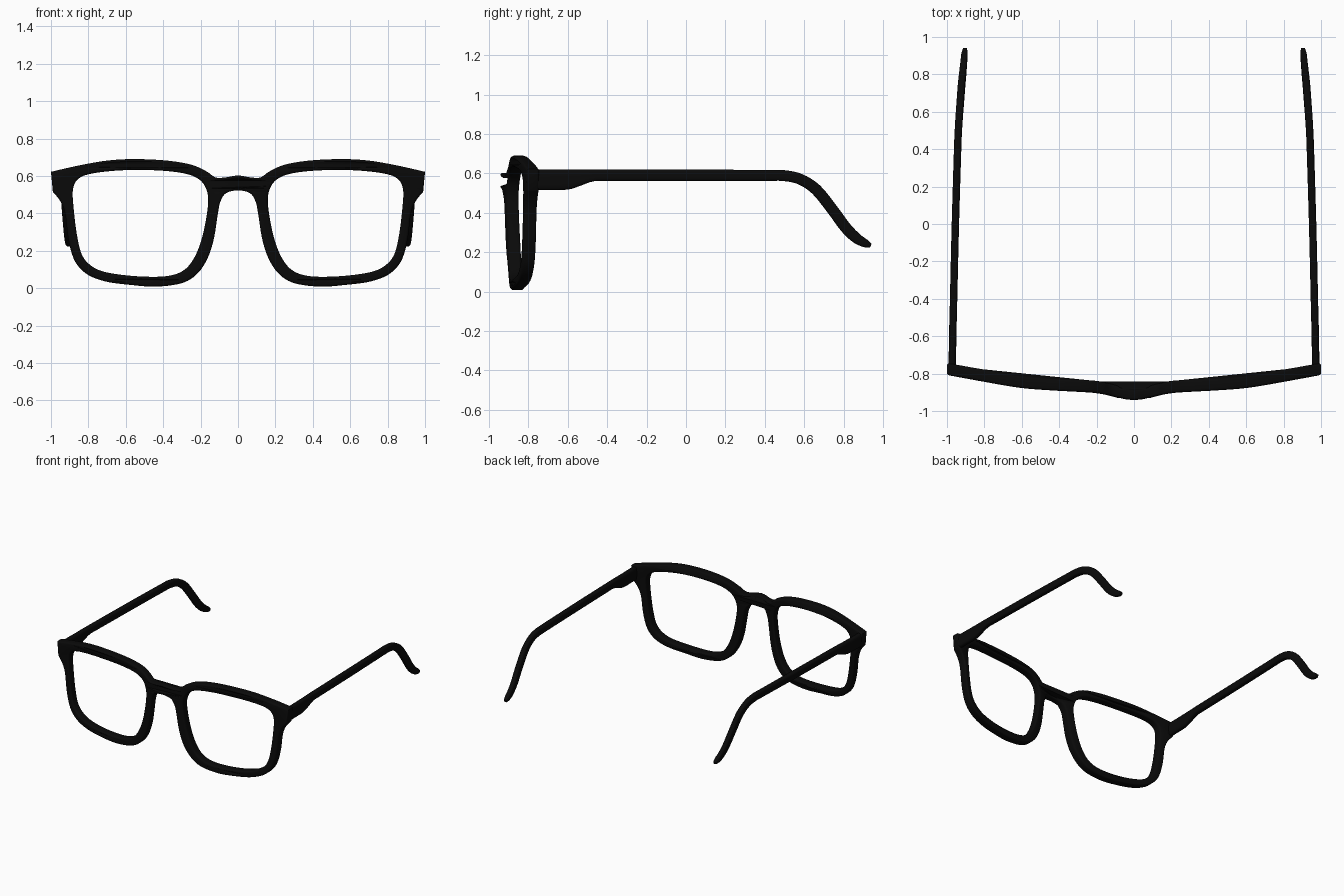
import bpy, bmesh, math
from mathutils import Vector

if "Cube" in bpy.data.objects:
    bpy.data.objects.remove(bpy.data.objects["Cube"])

black = bpy.data.materials.new("black_acetate")
black.diffuse_color = (0.003, 0.003, 0.003, 1)
black.use_nodes = True
black.node_tree.nodes["Principled BSDF"].inputs["Base Color"].default_value = black.diffuse_color


def smooth_path(pts, cyclic=False, steps=6):
    """Catmull-Rom resampling of a list of points of any size."""
    p = [Vector(q) for q in pts]
    n = len(p)
    out = []
    for i in range(n if cyclic else n - 1):
        if cyclic:
            a, b, c, d = (p[(i + k) % n] for k in (-1, 0, 1, 2))
        else:
            a, b, c, d = (p[min(max(i + k, 0), n - 1)] for k in (-1, 0, 1, 2))
        for s in range(steps):
            t = s / steps
            out.append(0.5 * (2 * b + (c - a) * t + (2 * a - 5 * b + 4 * c - d) * t * t
                              + (3 * b - a - 3 * c + d) * t ** 3))
    if not cyclic:
        out.append(p[-1])
    return out


def finish(ob, angle):
    ob.data.materials.clear()
    ob.data.materials.append(black)
    bpy.ops.object.select_all(action='DESELECT')
    ob.select_set(True)
    bpy.context.view_layer.objects.active = ob
    bpy.ops.object.shade_smooth_by_angle(angle=math.radians(angle))


def mirrored(pts):
    return [(-x, z) for x, z in reversed(pts)]


# --- Frame front: outline with two lens openings, in x and z
upper = [(0.07, 0.592), (0.12, 0.592), (0.17, 0.625), (0.25, 0.66), (0.38, 0.682),
         (0.55, 0.69), (0.7, 0.682), (0.86, 0.654), (1.0, 0.622)]
lower = [(0.99, 0.515), (0.95, 0.465), (0.925, 0.40), (0.91, 0.28), (0.89, 0.19),
         (0.86, 0.125), (0.80, 0.07), (0.705, 0.035), (0.58, 0.018), (0.44, 0.008),
         (0.30, 0.027), (0.22, 0.075), (0.165, 0.155), (0.13, 0.26), (0.108, 0.395),
         (0.095, 0.46), (0.065, 0.507)]
opening = [(0.16, 0.45), (0.17, 0.53), (0.21, 0.583), (0.29, 0.614), (0.44, 0.63),
           (0.625, 0.63), (0.785, 0.612), (0.855, 0.583), (0.882, 0.53), (0.88, 0.44),
           (0.862, 0.29), (0.835, 0.18), (0.785, 0.12), (0.705, 0.085), (0.545, 0.064),
           (0.385, 0.064), (0.29, 0.096), (0.23, 0.17), (0.187, 0.29)]
outline = (smooth_path(mirrored(upper) + [(0, 0.602)] + upper)
           + smooth_path(lower + [(0, 0.523)] + mirrored(lower)))
hole = smooth_path(opening, cyclic=True)

curve = bpy.data.curves.new("frame_profile", 'CURVE')
curve.dimensions = '2D'
curve.fill_mode = 'BOTH'
curve.extrude = 0.02
curve.bevel_depth = 0.012
curve.bevel_resolution = 2
curve.offset = -0.012
for loop in (outline, hole, [Vector((-p.x, p.y)) for p in reversed(hole)]):
    sp = curve.splines.new('POLY')
    sp.points.add(len(loop) - 1)
    for pt, q in zip(sp.points, loop):
        pt.co = (q.x, q.y, 0, 1)
    sp.use_cyclic_u = True
helper = bpy.data.objects.new("frame_profile", curve)
bpy.context.collection.objects.link(helper)
bpy.context.view_layer.update()
mesh = bpy.data.meshes.new_from_object(helper.evaluated_get(bpy.context.evaluated_depsgraph_get()))
bpy.data.objects.remove(helper)

# Wrap the flat front around the face: depth as a function of x
wrap = smooth_path([(0, -0.914), (0.05, -0.909), (0.1, -0.893), (0.15, -0.881), (0.22, -0.869),
                    (0.4, -0.86), (0.6, -0.845), (0.8, -0.812), (0.9, -0.793), (1.02, -0.772)])


def depth(x):
    x = abs(x)
    for a, b in zip(wrap, wrap[1:]):
        if x <= b.x:
            return a.y + (b.y - a.y) * (x - a.x) / (b.x - a.x)
    return wrap[-1].y


bm = bmesh.new()
bm.from_mesh(mesh)
bmesh.ops.remove_doubles(bm, verts=bm.verts, dist=0.0002)
for v in bm.verts:
    x, z, t = v.co
    v.co = (x, depth(x) + t * (0.85 if abs(x) < 0.08 else 1), z)
bmesh.ops.recalc_face_normals(bm, faces=bm.faces)
bm.to_mesh(mesh)
bm.free()
frame = bpy.data.objects.new("frame_front", mesh)
bpy.context.collection.objects.link(frame)
finish(frame, 40)

# --- Temples: rounded bar swept back; stations are (y, x, z, half height, half width)
stations = [(-0.79, 0.972, 0.567, 0.052, 0.020), (-0.70, 0.971, 0.567, 0.052, 0.020),
            (-0.60, 0.969, 0.568, 0.051, 0.020), (-0.54, 0.968, 0.577, 0.042, 0.020),
            (-0.47, 0.966, 0.589, 0.030, 0.020), (-0.38, 0.964, 0.590, 0.029, 0.020),
            (0.0, 0.955, 0.590, 0.029, 0.020), (0.40, 0.943, 0.590, 0.028, 0.020),
            (0.50, 0.939, 0.588, 0.028, 0.020), (0.58, 0.934, 0.570, 0.028, 0.020),
            (0.66, 0.928, 0.518, 0.029, 0.020), (0.74, 0.922, 0.420, 0.029, 0.020),
            (0.81, 0.915, 0.325, 0.029, 0.019), (0.865, 0.910, 0.271, 0.027, 0.018),
            (0.91, 0.906, 0.245, 0.021, 0.017), (0.938, 0.904, 0.233, 0.011, 0.010)]


def temple(name, side):
    path = smooth_path(stations, steps=4)
    bm = bmesh.new()
    rings = []
    for i, s in enumerate(path):
        a, b = path[max(i - 1, 0)], path[min(i + 1, len(path) - 1)]
        up = Vector((0, -(b[2] - a[2]), b[0] - a[0])).normalized()
        if s[0] < -0.4:
            up = Vector((0, 0, 1))
        ring = []
        for k in range(16):
            ang = math.tau * (k + 0.5) / 16
            c, n = math.cos(ang), math.sin(ang)
            u = math.copysign(abs(c) ** 0.55, c) * s[4]
            w = math.copysign(abs(n) ** 0.55, n) * s[3]
            ring.append(bm.verts.new(Vector((side * (s[1] + u), s[0], s[2])) + up * w))
        rings.append(ring)
    for r, q in zip(rings, rings[1:]):
        for k in range(16):
            bm.faces.new((r[k], r[(k + 1) % 16], q[(k + 1) % 16], q[k]))
    bm.faces.new(rings[0])
    bm.faces.new(rings[-1])
    bmesh.ops.recalc_face_normals(bm, faces=bm.faces)
    me = bpy.data.meshes.new(name)
    bm.to_mesh(me)
    bm.free()
    ob = bpy.data.objects.new(name, me)
    bpy.context.collection.objects.link(ob)
    finish(ob, 40)


temple("temple_right", 1)
temple("temple_left", -1)
